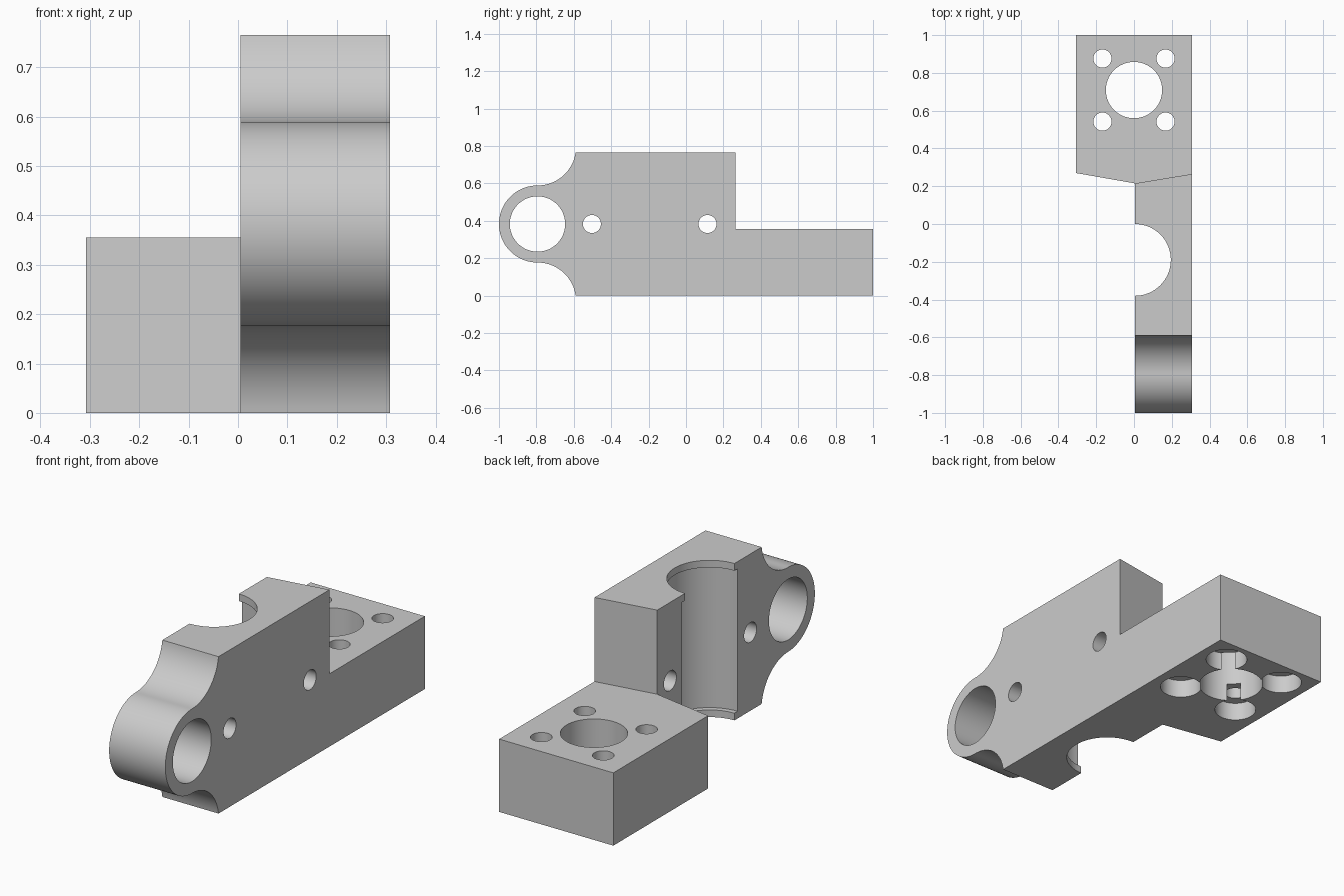
import bpy, bmesh, math
from mathutils import Vector, Matrix

if "Cube" in bpy.data.objects:
    bpy.data.objects.remove(bpy.data.objects["Cube"])

grey = bpy.data.materials.new("machined_grey")
grey.diffuse_color = (0.6, 0.6, 0.6, 1)
grey.use_nodes = True
grey.node_tree.nodes["Principled BSDF"].inputs["Base Color"].default_value = grey.diffuse_color


def prism(name, pts, depth):
    """Extrude a closed outline of 3D points along the vector depth."""
    bm = bmesh.new()
    face = bm.faces.new([bm.verts.new(p) for p in pts])
    ext = bmesh.ops.extrude_face_region(bm, geom=[face])
    moved = [v for v in ext["geom"] if isinstance(v, bmesh.types.BMVert)]
    bmesh.ops.translate(bm, verts=moved, vec=Vector(depth))
    bmesh.ops.recalc_face_normals(bm, faces=bm.faces)
    mesh = bpy.data.meshes.new(name)
    bm.to_mesh(mesh)
    bm.free()
    obj = bpy.data.objects.new(name, mesh)
    bpy.context.collection.objects.link(obj)
    mesh.materials.append(grey)
    return obj


def ring(r, n=64):
    return [(r * math.cos(2 * math.pi * i / n), r * math.sin(2 * math.pi * i / n))
            for i in range(n)]


def cut(cutter):
    """Subtract the cutter from the bracket, then remove it."""
    mod = bracket.modifiers.new("cut", "BOOLEAN")
    mod.operation, mod.solver, mod.object = "DIFFERENCE", "EXACT", cutter
    bpy.context.view_layer.objects.active = bracket
    bpy.ops.object.modifier_apply(modifier=mod.name)
    bpy.data.objects.remove(cutter, do_unlink=True)


def bore_z(x, y, r, z0, z1):
    cut(prism("cutter", [(x + a, y + b, z0) for a, b in ring(r)], (0, 0, z1 - z0)))


def bore_x(y, z, r):
    cut(prism("cutter", [(-1, y + a, z + b) for a, b in ring(r)], (2, 0, 0)))


W, H, STEP, WALL = 0.308, 0.765, 0.355, 0.005
MID, EYE_Y, EYE_R = H / 2, -0.794, 0.206

# Side outline: rounded eye flowing through hollow fillets into the tall body
end = math.asin((EYE_R + EYE_R - MID) / EYE_R)  # where the fillet meets the top
upper = []
for i in range(25):                             # fillet, from body to eye
    a = -end + (-math.pi / 2 + end) * i / 24
    upper.append((EYE_Y + EYE_R * math.cos(a), 2 * EYE_R + EYE_R * math.sin(a)))
for i in range(1, 33):                          # quarter of the eye
    a = math.pi / 2 + math.pi / 2 * i / 32
    upper.append((EYE_Y + EYE_R * math.cos(a), EYE_R * math.sin(a)))
upper[0] = (upper[0][0], MID)
lower = [(y, -z) for y, z in reversed(upper[:-1])]
outline = [(1, MID)] + upper + lower + [(1, -MID)]
bracket = prism("clamp_bracket", [(-W, y, MID + z) for y, z in outline], (2 * W, 0, 0))

# Clear the space beside the wall, and above the mounting block
side = [(-1, -2), (WALL, -2), (WALL, 0.215), (-W, 0.27), (-1, 0.392)]
cut(prism("cutter", [(x, y, -1) for x, y in side], (0, 0, 3)))
above = [(-1, 0.049), (WALL, 0.215), (1, 0.379), (1, 2), (-1, 2)]
cut(prism("cutter", [(x, y, STEP) for x, y in above], (0, 0, 2)))

# Half-round pocket with a thin lip at both ends
bore_z(WALL, -0.19, 0.19, -1, 2)
bore_z(WALL, -0.19, 0.215, 0.035, H - 0.035)

# Eye bore and two cross holes
bore_x(EYE_Y, MID, 0.148)
for y in (-0.503, 0.115):
    bore_x(y, MID, 0.048)

# Mounting block: centre bore and four screw holes counterbored from below
bore_z(0, 0.709, 0.149, -1, 2)
for sx in (-1, 1):
    for sy in (-1, 1):
        x, y = sx * 0.167, 0.709 + sy * 0.167
        bore_z(x, y, 0.048, -1, 2)
        bore_z(x, y, 0.096, -1, 0.09)

bpy.ops.object.select_all(action="DESELECT")
bracket.select_set(True)
bpy.context.view_layer.objects.active = bracket
bpy.ops.object.shade_smooth_by_angle(angle=math.radians(25))
